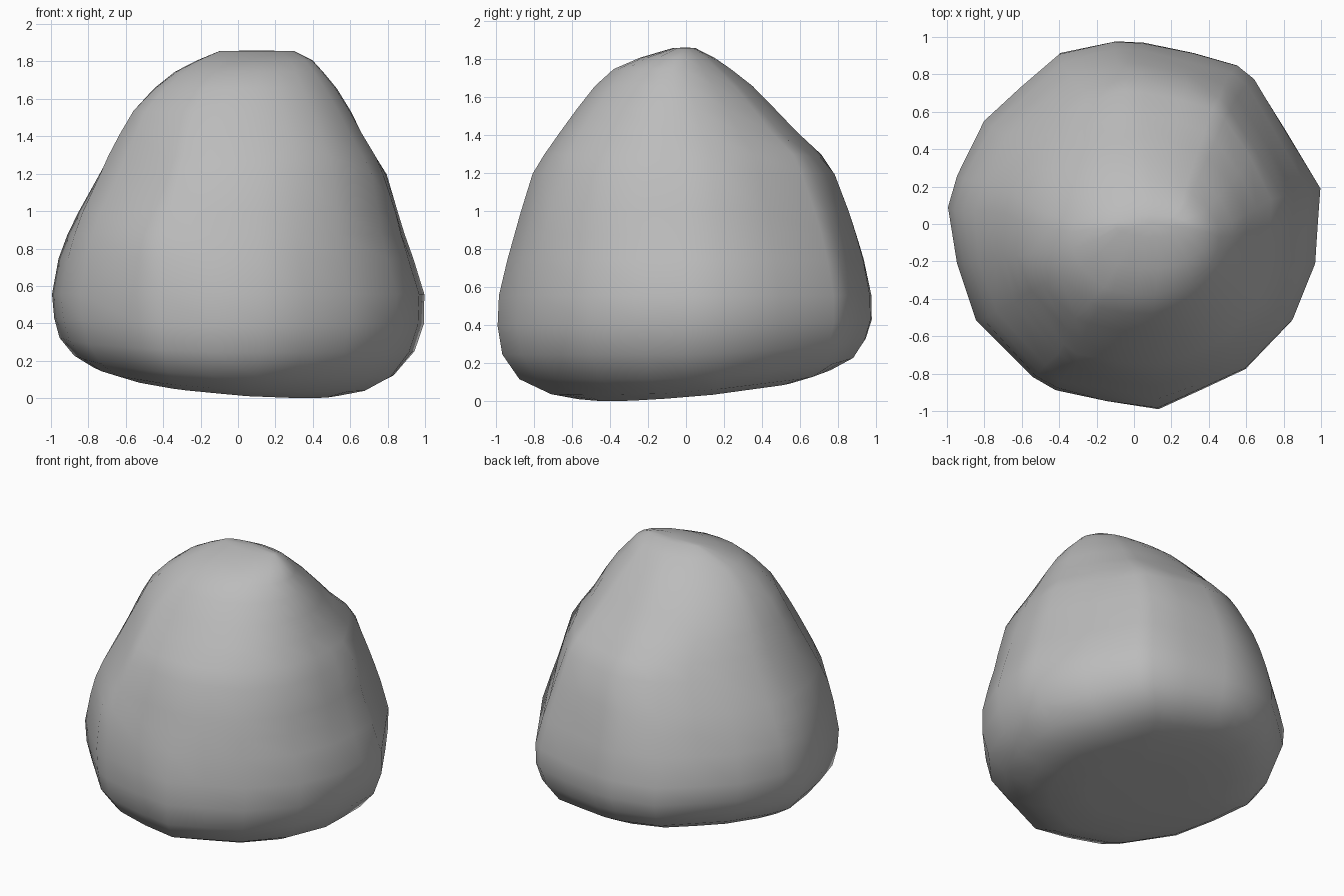
import bpy, bmesh
from math import sin, cos, atan2
from mathutils import Vector, noise

if "Cube" in bpy.data.objects:
    bpy.data.objects.remove(bpy.data.objects["Cube"])

# Plan outline of the boulder at its widest
OUTLINE = [(1, .2), (.985, 0), (.97, -.2), (.85, -.5), (.6, -.76), (.36, -.87), (.13, -.97),
           (-.15, -.93), (-.42, -.88), (-.54, -.81), (-.84, -.5), (-.95, -.2), (-1, .1),
           (-.95, .27), (-.8, .56), (-.6, .74), (-.4, .92), (-.1, .985), (.05, .98),
           (.32, .92), (.56, .86), (.65, .79), (.82, .5)]

# Height, then left / right / front / back extents
LEVELS = [(0, -.62, .56, -.57, .62), (.04, -.77, .7, -.71, .76), (.12, -.87, .84, -.87, .88),
          (.25, -.95, .945, -.96, .945), (.4, -.985, .99, -.985, .98), (.56, -1, .995, -.98, .975),
          (.75, -.955, .935, -.96, .93), (.88, -.91, .89, -.925, .895), (1.0, -.86, .86, -.88, .86),
          (1.2, -.75, .80, -.80, .785), (1.3, -.70, .74, -.735, .72), (1.42, -.64, .67, -.655, .585),
          (1.54, -.57, .605, -.57, .47), (1.66, -.455, .53, -.475, .35), (1.75, -.335, .46, -.38, .24),
          (1.81, -.22, .4, -.24, .15), (1.86, -.1, .3, -.07, .05)]

# Broad flattened faces: outward direction and depth shaved off
FACETS = [((-.12, -.95, .28), .025), ((.55, -.75, .35), .02), ((-.65, -.6, .45), .025),
          ((.9, -.1, .4), .015), ((.8, .5, .35), .02), ((.15, .75, .65), .015),
          ((-.6, .6, .5), .015), ((-.85, .1, .5), .015)]


def section(z, xl, xr, yf, yb):
    """Outline fitted to the extents, rounder near the top, with a tilted underside."""
    points = []
    mid = max(0, 1 - abs(z - 1.3) / .6)
    round_off = min(.75, max(0, (z - .9) * 1.2))
    for u, v in OUTLINE:
        t = atan2(v, u)
        u += (cos(t) - u) * round_off
        v += (sin(t) * .975 - v) * round_off
        diagonal = 2 * abs(u * v) / (u * u + v * v)
        bulge = .06 if v < 0 else (-.04 if u < 0 else 0)
        k = 1 + bulge * mid * diagonal
        x = (xl + (u + 1) / 2 * (xr - xl)) * k
        y = (yf + (v + .97) / 1.955 * (yb - yf)) * k
        lift = max(0, .07 - .08 * x + .09 * y) * max(0, 1 - z / .5)
        points.append(Vector((x, y, z + lift)))
    return points


# Boulder: stacked sections joined into one closed skin
bm = bmesh.new()
rings = [[bm.verts.new(p) for p in section(*level)] for level in LEVELS]
n = len(OUTLINE)
for a, b in zip(rings, rings[1:]):
    for i in range(n):
        j = (i + 1) % n
        bm.faces.new((a[i], a[j], b[j], b[i]))

# Underside and crown
base = bm.verts.new((0, 0, .055))
inner = [bm.verts.new((v.co.x * .55, v.co.y * .55,
                       max(0, .06 - .08 * v.co.x * .55 + .09 * v.co.y * .55)))
         for v in rings[0]]
crown = bm.verts.new((.1, 0, 1.863))
for i in range(n):
    j = (i + 1) % n
    bm.faces.new((rings[0][j], rings[0][i], inner[i], inner[j]))
    bm.faces.new((inner[j], inner[i], base))
    bm.faces.new((rings[-1][i], rings[-1][j], crown))

# Weathering: shave the broad faces, then add slight unevenness
for direction, depth in FACETS:
    d = Vector(direction).normalized()
    limit = max(d.dot(v.co) for v in bm.verts) - depth
    for v in bm.verts:
        over = d.dot(v.co) - limit
        if over > 0:
            v.co -= d * over
for v in bm.verts:
    if .05 < v.co.z < 1.8:
        out = Vector((v.co.x, v.co.y, 0)).normalized()
        v.co += out * noise.noise(v.co * 3.2) * .012

# Stand on the ground
lowest = min(v.co.z for v in bm.verts)
for v in bm.verts:
    v.co.z -= lowest
bmesh.ops.recalc_face_normals(bm, faces=bm.faces)
for f in bm.faces:
    f.smooth = True
mesh = bpy.data.meshes.new("boulder")
bm.to_mesh(mesh)
bm.free()
boulder = bpy.data.objects.new("boulder", mesh)
bpy.context.collection.objects.link(boulder)

# Stone grey
stone = bpy.data.materials.new("stone")
stone.diffuse_color = (.5, .5, .5, 1)
stone.use_nodes = True
stone.node_tree.nodes["Principled BSDF"].inputs["Base Color"].default_value = stone.diffuse_color
mesh.materials.append(stone)
